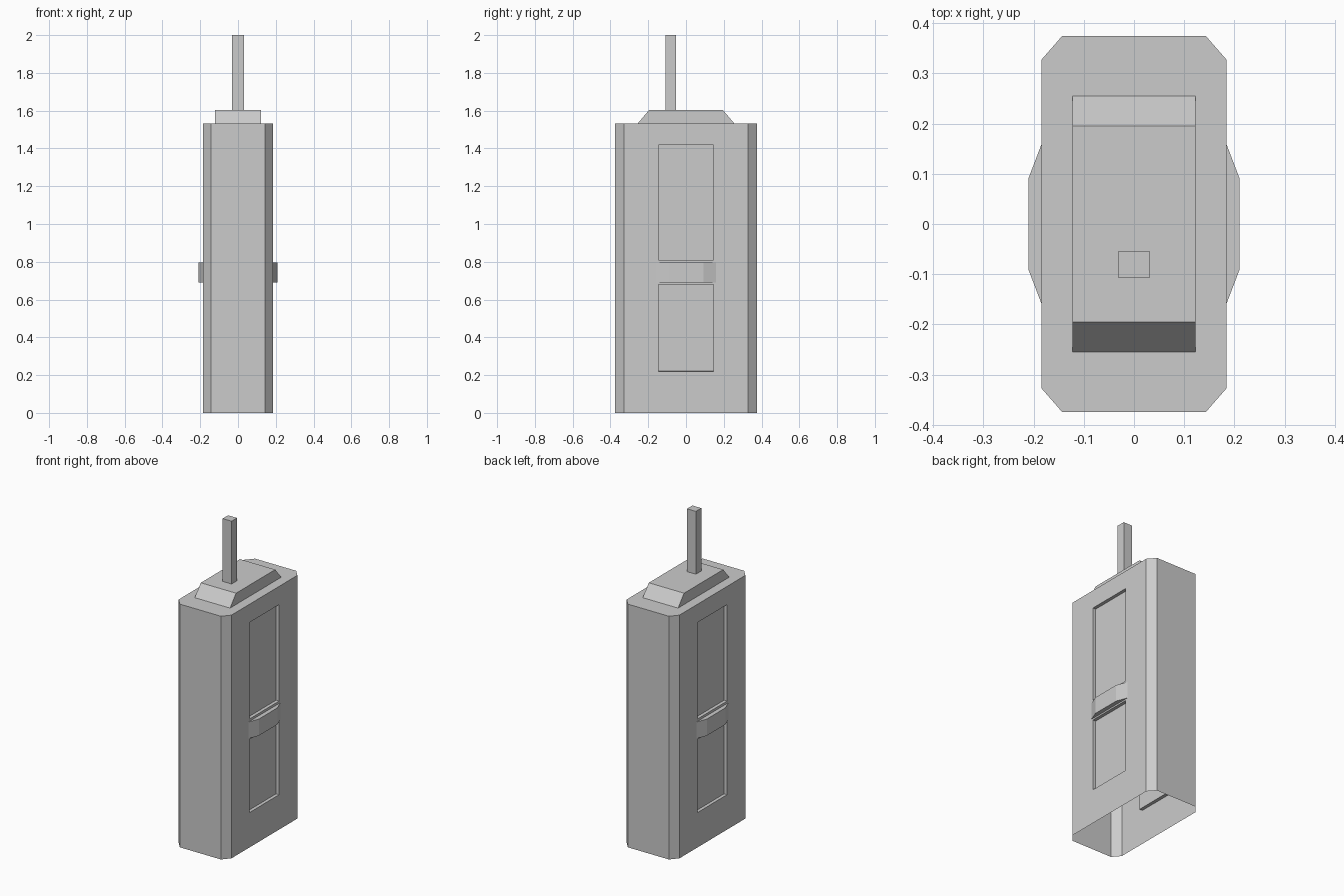
import bpy, bmesh
from mathutils import Vector

if "Cube" in bpy.data.objects:
    bpy.data.objects.remove(bpy.data.objects["Cube"])


def prism(name, profile, place, lo, hi, skip_side=None, cap_lo=True):
    """Sweep a 2D profile from lo to hi; place(a, b, t) gives the 3D point."""
    bm = bmesh.new()
    low = [bm.verts.new(place(a, b, lo)) for a, b in profile]
    top = [bm.verts.new(place(a, b, hi)) for a, b in profile]
    n = len(profile)
    for i in range(n):
        if i != skip_side:
            j = (i + 1) % n
            bm.faces.new((low[i], low[j], top[j], top[i]))
    bm.faces.new(top)
    if cap_lo:
        bm.faces.new(low[::-1])
    bmesh.ops.recalc_face_normals(bm, faces=bm.faces)
    mesh = bpy.data.meshes.new(name)
    bm.to_mesh(mesh)
    bm.free()
    obj = bpy.data.objects.new(name, mesh)
    bpy.context.collection.objects.link(obj)
    return obj


def upright(a, b, t):
    return (a, b, t)


def sideways(a, b, t):
    return (t, a, b)


# Body: chamfered shell, open underneath
X, Y, CX, CY, H = 0.184, 0.375, 0.143, 0.328, 1.533
body = prism("body_shell",
             [(CX, -Y), (X, -CY), (X, CY), (CX, Y),
              (-CX, Y), (-X, CY), (-X, -CY), (-CX, -Y)],
             upright, 0, H, cap_lo=False)

# Recessed panels on both wide sides
PANEL_Y = 0.146
PANELS = [(0.22, 0.68), (0.81, 1.418)]
bm = bmesh.new()
bm.from_mesh(body.data)
bm.normal_update()
cuts = [((0, s * PANEL_Y, 0), (0, 1, 0)) for s in (-1, 1)]
cuts += [((0, 0, z), (0, 0, 1)) for p in PANELS for z in p]
for co, no in cuts:
    faces = [f for f in bm.faces if abs(f.normal.x) > 0.99]
    edges = list({e for f in faces for e in f.edges})
    verts = list({v for f in faces for v in f.verts})
    bmesh.ops.bisect_plane(bm, geom=verts + edges + faces, dist=1e-5,
                           plane_co=Vector(co), plane_no=Vector(no))
    bm.normal_update()
panel_faces = []
for f in bm.faces:
    c = f.calc_center_median()
    if abs(f.normal.x) > 0.99 and abs(c.y) < PANEL_Y and any(a < c.z < b for a, b in PANELS):
        panel_faces.append(f)
bmesh.ops.inset_individual(bm, faces=panel_faces, thickness=0.001, depth=-0.02)
# Tidy the leftover cut lines
bmesh.ops.dissolve_limit(bm, angle_limit=0.01, verts=bm.verts, edges=bm.edges)
bm.to_mesh(body.data)
bm.free()

# Raised grip between the panels, mirrored to the other side
grip = prism("side_grip", [(-0.16, X), (-0.092, 0.21), (0.092, 0.21), (0.16, X)],
             lambda a, b, t: (b, a, t), 0.69, 0.795, skip_side=3)
grip.modifiers.new("both_sides", 'MIRROR')

# Sloped cap on top
prism("top_cap", [(-0.255, H), (0.255, H), (0.195, 1.604), (-0.195, 1.604)],
      sideways, -0.123, 0.123, skip_side=0)

# Antenna
prism("antenna", [(-0.031, -0.108), (0.031, -0.108), (0.031, -0.054), (-0.031, -0.054)],
      upright, 1.604, 2.0, cap_lo=False)
